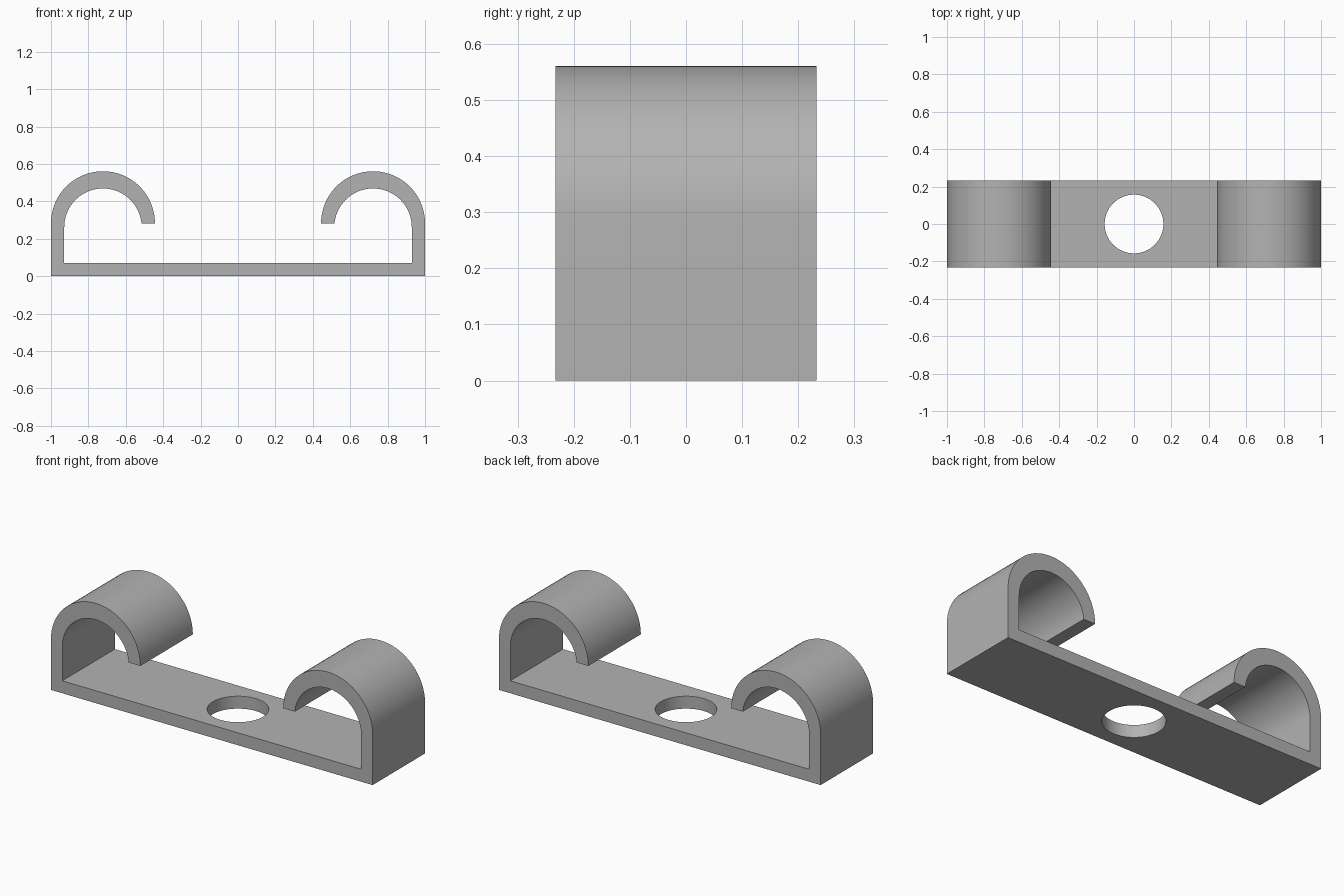
import bpy
import bmesh
from math import cos, sin, pi, asin, radians

cube = bpy.data.objects.get("Cube")
if cube:
    bpy.data.objects.remove(cube)

DEPTH = 0.466          # front to back
FLOOR = 0.07           # base plate thickness
HOOK_X = 0.722         # centre of each hook
OUTER_R, OUTER_Z = 0.278, 0.283
INNER_R, INNER_Z = 0.207, 0.262
HOLE_R = 0.157
STEPS = 32

grey = bpy.data.materials.new("grey_plastic")
grey.use_nodes = True
colour = (0.45, 0.45, 0.45, 1)
grey.diffuse_color = colour
grey.node_tree.nodes["Principled BSDF"].inputs["Base Color"].default_value = colour


def arc(radius, z, start, end):
    """Points on a hook arc on the +x side."""
    angles = [start + (end - start) * i / STEPS for i in range(STEPS + 1)]
    return [(HOOK_X + radius * cos(a), z + radius * sin(a)) for a in angles]


# Half outline: outer wall, over the hook to its tip, back inside to the floor
tip = asin((OUTER_Z - INNER_Z) / INNER_R)
half = [(1, 0)]
half += arc(OUTER_R, OUTER_Z, 0, pi)
half += arc(INNER_R, INNER_Z, pi - tip, 0)
half += [(HOOK_X + INNER_R, FLOOR)]
outline = half + [(-x, z) for x, z in reversed(half)]

# Bracket body: the outline extruded front to back
bm = bmesh.new()
face = bm.faces.new([bm.verts.new((x, -DEPTH / 2, z)) for x, z in outline])
result = bmesh.ops.extrude_face_region(bm, geom=[face])
moved = [v for v in result["geom"] if isinstance(v, bmesh.types.BMVert)]
bmesh.ops.translate(bm, verts=moved, vec=(0, DEPTH, 0))
bmesh.ops.recalc_face_normals(bm, faces=bm.faces)
mesh = bpy.data.meshes.new("double_hook_bracket")
bm.to_mesh(mesh)
bm.free()
bracket = bpy.data.objects.new("double_hook_bracket", mesh)
bpy.context.collection.objects.link(bracket)
mesh.materials.append(grey)

# Round mounting hole through the base plate
bpy.ops.mesh.primitive_cylinder_add(vertices=64, radius=HOLE_R, depth=4 * FLOOR)
cutter = bpy.context.object
cutter.name = "hole_cutter"
cutter.hide_render = True
cutter.data.materials.append(grey)
hole = bracket.modifiers.new("mounting_hole", 'BOOLEAN')
hole.operation = 'DIFFERENCE'
hole.solver = 'EXACT'
hole.object = cutter

bpy.ops.object.select_all(action='DESELECT')
bracket.select_set(True)
bpy.context.view_layer.objects.active = bracket
bpy.ops.object.modifier_apply(modifier=hole.name)
bpy.data.objects.remove(cutter)
bpy.ops.object.shade_smooth_by_angle(angle=radians(30))
